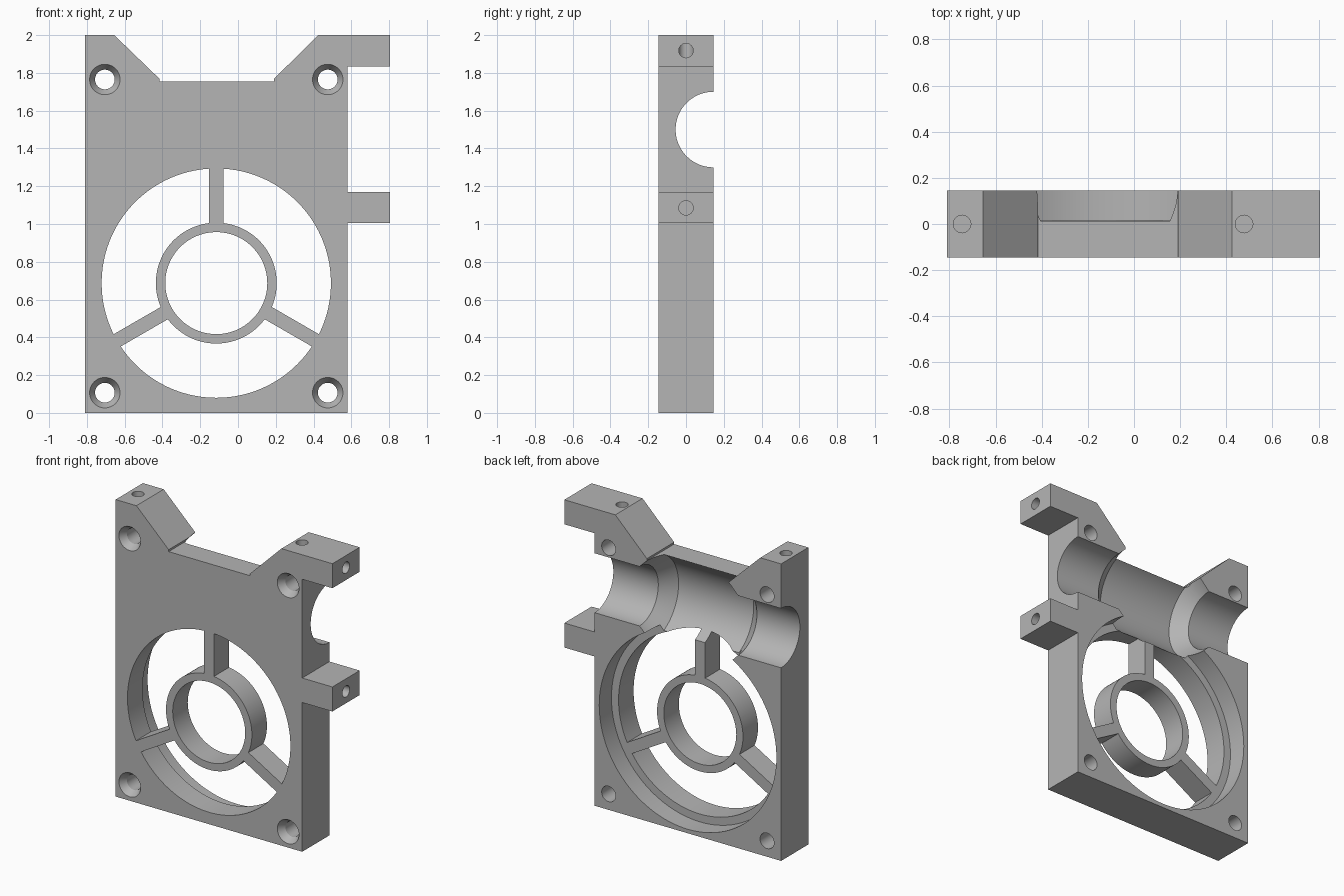
import bpy, bmesh, math
from mathutils import Vector

cube = bpy.data.objects.get("Cube")
if cube:
    bpy.data.objects.remove(cube, do_unlink=True)

BACK = 0.145            # half thickness of the plate
FAN_X, FAN_Z = -0.115, 0.687

# Single grey material
grey = bpy.data.materials.new("plain_grey")
grey.use_nodes = True
colour = (0.46, 0.46, 0.46, 1)
grey.diffuse_color = colour
grey.node_tree.nodes["Principled BSDF"].inputs["Base Color"].default_value = colour


def make_object(name, bm):
    bmesh.ops.recalc_face_normals(bm, faces=bm.faces)
    mesh = bpy.data.meshes.new(name)
    bm.to_mesh(mesh)
    bm.free()
    mesh.materials.append(grey)
    obj = bpy.data.objects.new(name, mesh)
    bpy.context.collection.objects.link(obj)
    return obj


def extrude_profile(name, points, y0, y1):
    """Extrude an (x, z) outline from y0 to y1."""
    bm = bmesh.new()
    face = bm.faces.new([bm.verts.new((x, y0, z)) for x, z in points])
    moved = bmesh.ops.extrude_face_region(bm, geom=[face])["geom"]
    verts = [v for v in moved if isinstance(v, bmesh.types.BMVert)]
    bmesh.ops.translate(bm, verts=verts, vec=(0, y1 - y0, 0))
    return make_object(name, bm)


def lathe(name, axis, origin, profile, sides=48):
    """Capped solid of revolution from (distance along axis, radius) pairs."""
    turn = Vector(axis).to_track_quat('Z', 'Y')
    bm = bmesh.new()
    rings = []
    for t, r in profile:
        ring = []
        for i in range(sides):
            a = math.tau * i / sides
            p = Vector((r * math.cos(a), r * math.sin(a), t))
            ring.append(bm.verts.new(turn @ p + Vector(origin)))
        rings.append(ring)
    for low, high in zip(rings, rings[1:]):
        for i in range(sides):
            j = (i + 1) % sides
            bm.faces.new((low[i], low[j], high[j], high[i]))
    bm.faces.new(rings[0])
    bm.faces.new(rings[-1])
    return make_object(name, bm)


def cut(target, cutter):
    """Subtract the cutter and discard it."""
    cutter.hide_render = True
    mod = target.modifiers.new("cut", 'BOOLEAN')
    mod.operation = 'DIFFERENCE'
    mod.solver = 'EXACT'
    mod.object = cutter
    bpy.context.view_layer.objects.active = target
    bpy.ops.object.modifier_apply(modifier=mod.name)
    bpy.data.objects.remove(cutter, do_unlink=True)


# Plate outline with the sloped shoulders and two side arms
outline = [(-0.81, 0), (0.58, 0), (0.58, 1.005), (0.805, 1.005), (0.805, 1.17),
           (0.58, 1.17), (0.58, 1.835), (0.805, 1.835), (0.805, 2), (0.425, 2),
           (0.19, 1.768), (0.19, 1.755), (-0.415, 1.755), (-0.415, 1.768),
           (-0.655, 2), (-0.81, 2)]
plate = extrude_profile("mounting_plate", outline, -BACK, BACK)

# Round recess in the back and the hole through the hub
cut(plate, lathe("recess_cutter", (0, 1, 0), (FAN_X, 0, FAN_Z),
                 [(0.015, 0.66), (0.4, 0.66)], 128))
cut(plate, lathe("hub_cutter", (0, 1, 0), (FAN_X, 0, FAN_Z),
                 [(-0.4, 0.27), (0.4, 0.27)], 96))


# Three windows that leave the hub ring and its spokes
def window_arc(radius, start, steps):
    inset = math.asin(0.0375 / radius)
    a0, a1 = start + inset, start + math.tau / 3 - inset
    angles = [a0 + (a1 - a0) * i / steps for i in range(steps + 1)]
    return [(FAN_X + radius * math.cos(a), FAN_Z + radius * math.sin(a)) for a in angles]


for k in range(3):
    start = math.radians(90 + 120 * k)
    shape = window_arc(0.607, start, 40) + window_arc(0.32, start, 30)[::-1]
    cut(plate, extrude_profile("window_cutter", shape, -0.4, 0.4))

# Lengthwise channel, wider in the middle with conical ends
cut(plate, lathe("channel_cutter", (1, 0, 0), (0, BACK, 1.5),
                 [(-1.2, 0.2), (-0.49, 0.2), (-0.405, 0.287),
                  (0.155, 0.287), (0.245, 0.2), (1.2, 0.2)], 128))

# Countersunk corner screw holes
for x in (-0.705, 0.475):
    for z in (0.107, 1.765):
        cut(plate, lathe("screw_cutter", (0, 1, 0), (x, 0, z),
                         [(-BACK - 0.01, 0.087), (-BACK + 0.045, 0.052), (0.4, 0.052)]))

# Blind holes in the top face
for x in (-0.745, 0.477):
    cut(plate, lathe("top_hole_cutter", (0, 0, 1), (x, 0, 0),
                     [(1.83, 0.038), (2.2, 0.038)], 32))

# Blind holes in the arm ends
for z in (1.085, 1.918):
    cut(plate, lathe("arm_hole_cutter", (1, 0, 0), (0, 0, z),
                     [(0.47, 0.038), (1.0, 0.038)], 32))

# Smooth the round walls, keep the edges crisp
bpy.ops.object.select_all(action='DESELECT')
plate.select_set(True)
bpy.context.view_layer.objects.active = plate
bpy.ops.object.shade_smooth_by_angle(angle=math.radians(25))
